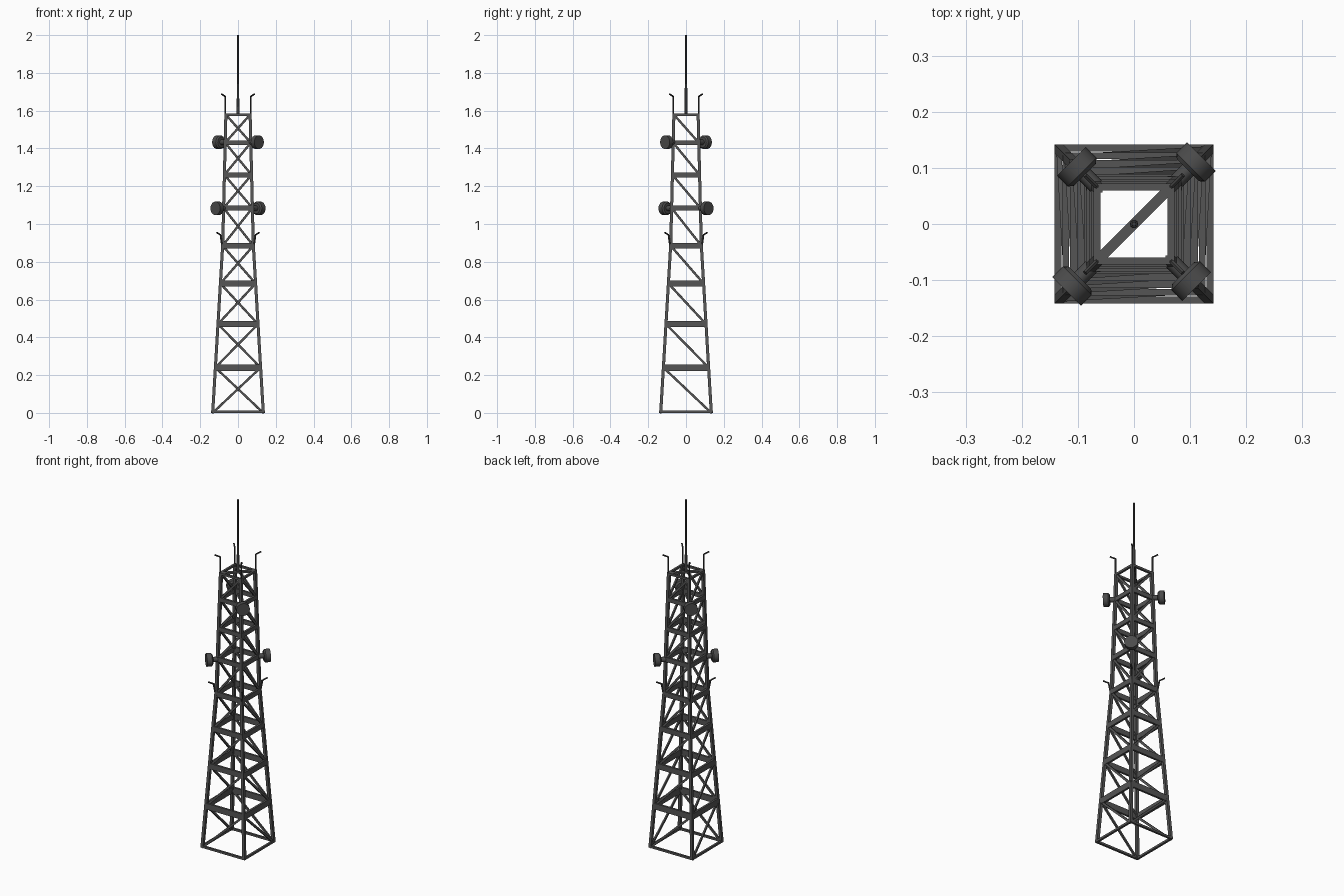
import bpy, bmesh, math
from mathutils import Vector, Matrix

cube = bpy.data.objects.get("Cube")
if cube:
    bpy.data.objects.remove(cube, do_unlink=True)


def material(name, value):
    m = bpy.data.materials.new(name)
    m.use_nodes = True
    colour = (value, value, value, 1)
    m.diffuse_color = colour
    m.node_tree.nodes["Principled BSDF"].inputs["Base Color"].default_value = colour
    return m


STEEL = material("grey steel", 0.09)
DISH = material("dark dish grey", 0.07)
WIRE = material("dark antenna grey", 0.05)

KINK, TOP = 0.89, 1.585
LEVELS = [0.24, 0.47, 0.685, 0.885, 1.085, 1.26, 1.43]
CORNERS = [(1, 1), (-1, 1), (-1, -1), (1, -1)]


def half(z):
    """Outer half width of the tower at height z."""
    if z < KINK:
        return 0.142 + (0.089 - 0.142) * z / KINK
    return 0.089 + (0.072 - 0.089) * (z - KINK) / (TOP - KINK)


def corner(c, z, inset=0.008):
    h = half(z) - inset
    return Vector((c[0] * h, c[1] * h, z))


def finish(bm, name, mat, smooth=False):
    mesh = bpy.data.meshes.new(name)
    bmesh.ops.recalc_face_normals(bm, faces=bm.faces)
    bm.to_mesh(mesh)
    bm.free()
    mesh.materials.append(mat)
    ob = bpy.data.objects.new(name, mesh)
    bpy.context.collection.objects.link(ob)
    if smooth:
        bpy.ops.object.select_all(action="DESELECT")
        ob.select_set(True)
        bpy.context.view_layer.objects.active = ob
        bpy.ops.object.shade_smooth_by_angle(angle=math.radians(40))


def bar(bm, a, b, width, height, hint=Vector((0, 0, 1))):
    """Box from a to b, its height as near to the hint direction as possible."""
    d = b - a
    y = d.normalized()
    x = y.cross(hint).normalized()
    z = x.cross(y)
    rot = Matrix((x, y, z)).transposed().to_4x4()
    bmesh.ops.create_cube(bm, size=1, matrix=Matrix.Translation((a + b) / 2) @ rot
                          @ Matrix.Diagonal((width, d.length, height, 1)))


def rod(bm, a, b, r1, r2, sides):
    """Round bar from a to b."""
    d = b - a
    rot = d.to_track_quat("Z", "Y").to_matrix().to_4x4()
    bmesh.ops.create_cone(bm, cap_ends=True, segments=sides, radius1=r1, radius2=r2,
                          depth=d.length, matrix=Matrix.Translation((a + b) / 2) @ rot)


# Legs, bent inward at the kink
bm = bmesh.new()
for c in CORNERS:
    for z0, z1 in ((0, KINK), (KINK, TOP)):
        bar(bm, corner(c, z0), corner(c, z1), 0.016, 0.016, Vector((0, 1, 0)))
finish(bm, "legs", STEEL)

# Horizontal rings: slim at the ends, deeper between
bm = bmesh.new()
rings = [(0.006, 0.012)] + [(z, 0.037 - 0.009 * z) for z in LEVELS] + [(TOP - 0.006, 0.012)]
for z, height in rings:
    for i, c in enumerate(CORNERS):
        bar(bm, corner(c, z, 0.006), corner(CORNERS[i - 1], z, 0.006), 0.012, height)
finish(bm, "horizontal_beams", STEEL)

# One diagonal brace per panel: alike on both sides, opposed on front and back
bm = bmesh.new()
stops = [0.0] + LEVELS + [TOP - 0.006]
for z0, z1 in zip(stops, stops[1:]):
    for s in (-1, 1):
        bar(bm, corner((s, 1), z0), corner((s, -1), z1), 0.009, 0.012)
        bar(bm, corner((s, s), z0), corner((-s, s), z1), 0.009, 0.012)
finish(bm, "diagonal_braces", STEEL)

# Cross bar that carries the mast
bm = bmesh.new()
bar(bm, corner((-1, -1), TOP - 0.006), corner((1, 1), TOP - 0.006), 0.018, 0.01)
finish(bm, "mast_support", STEEL)

# Stepped mast
bm = bmesh.new()
rod(bm, Vector((0, 0, TOP - 0.01)), Vector((0, 0, 1.74)), 0.0075, 0.0065, 10)
rod(bm, Vector((0, 0, 1.74)), Vector((0, 0, 2)), 0.005, 0.004, 8)
finish(bm, "mast", WIRE, True)

# Hooked antennas on every corner at the top and at the kink
for name, base, tip, lean, reach in (("top_antennas", TOP - 0.01, 1.675, 0.0, 0.02),
                                     ("middle_antennas", 0.88, 0.942, 0.008, 0.02)):
    bm = bmesh.new()
    for c in CORNERS:
        out = Vector((c[0], c[1], 0))
        foot = corner(c, base, 0.005)
        bend = foot + out * lean + Vector((0, 0, tip - base))
        end = bend + out * reach + Vector((0, 0, 0.013))
        rod(bm, foot, bend, 0.0045, 0.0045, 6)
        rod(bm, bend, end, 0.0045, 0.0045, 6)
    finish(bm, name, WIRE)

# Drum dishes on opposite corners, with a neck back to the leg
for name, z, pair in (("upper", 1.433, ((1, -1), (-1, 1))),
                      ("lower", 1.083, ((1, 1), (-1, -1)))):
    bm = bmesh.new()
    for c in pair:
        out = Vector((c[0], c[1], 0)).normalized()
        leg = corner(c, z)
        rod(bm, leg, leg + out * 0.036, 0.014, 0.014, 12)
        rod(bm, leg + out * 0.028, leg + out * 0.035, 0.028, 0.036, 20)
        rod(bm, leg + out * 0.035, leg + out * 0.062, 0.036, 0.036, 20)
    finish(bm, name + "_dishes", DISH, True)
